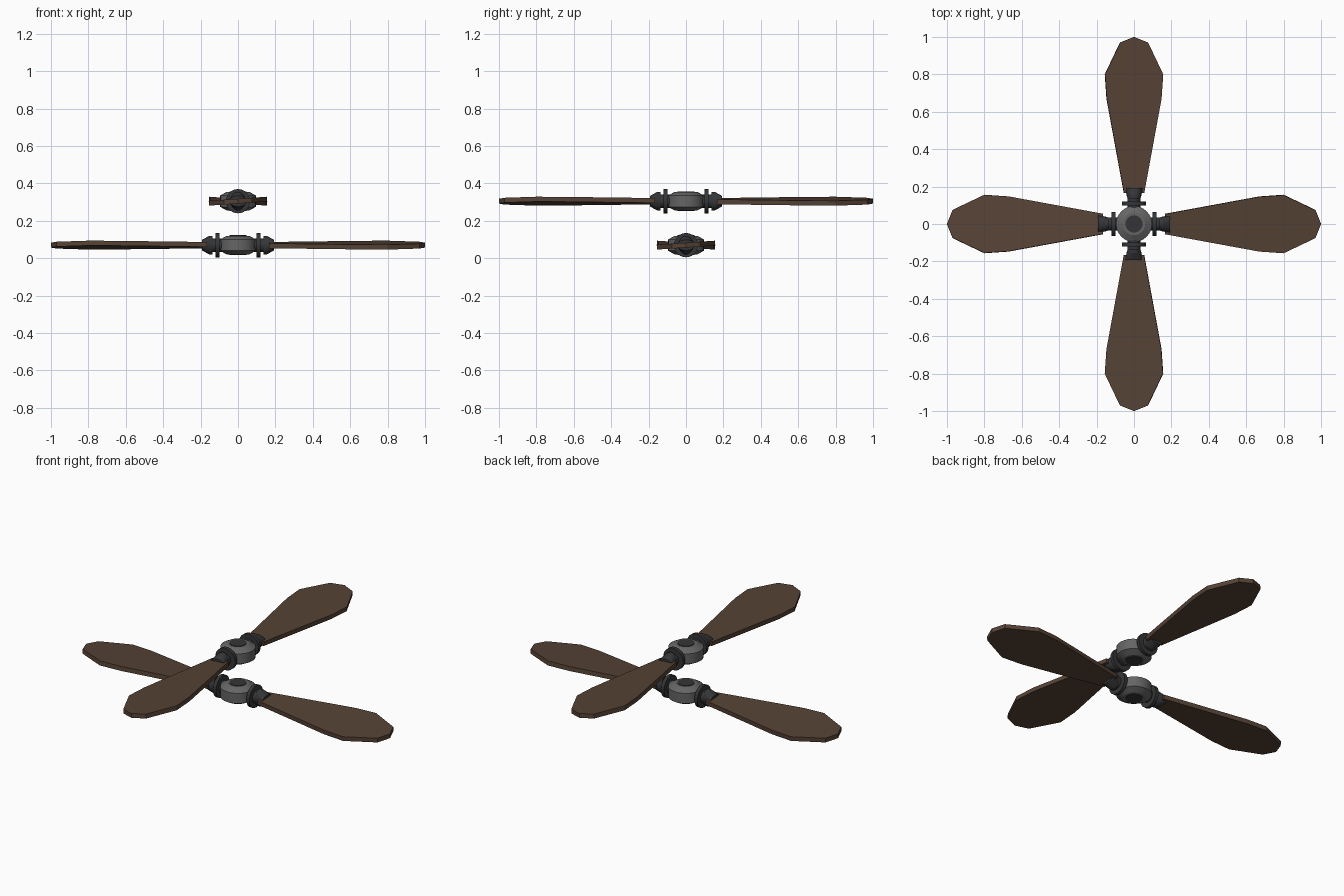
import bpy, bmesh, math
from mathutils import Matrix

if "Cube" in bpy.data.objects:
    bpy.data.objects.remove(bpy.data.objects["Cube"])


def mat(name, rgb):
    m = bpy.data.materials.new(name)
    m.diffuse_color = (*rgb, 1)
    m.use_nodes = True
    m.node_tree.nodes["Principled BSDF"].inputs["Base Color"].default_value = m.diffuse_color
    return m


WOOD = mat("brown wood", (0.092, 0.055, 0.036))
GREY = mat("grey metal", (0.13, 0.13, 0.13))
DARK = mat("dark metal", (0.035, 0.036, 0.038))


def finish(name, bm, material, matrix, smooth=True):
    bmesh.ops.recalc_face_normals(bm, faces=bm.faces)
    me = bpy.data.meshes.new(name)
    bm.to_mesh(me)
    bm.free()
    me.materials.append(material)
    ob = bpy.data.objects.new(name, me)
    bpy.context.collection.objects.link(ob)
    ob.matrix_world = matrix
    if smooth:
        bpy.ops.object.select_all(action='DESELECT')
        ob.select_set(True)
        bpy.context.view_layer.objects.active = ob
        bpy.ops.object.shade_smooth_by_angle(angle=math.radians(25))
    return ob


def loft(name, sections, material, matrix, n=24, axis='X'):
    """Closed loft of ellipses (position, half width, half height) along an axis."""
    bm = bmesh.new()
    rings = []
    for p, a, b in sections:
        ring = []
        for i in range(n):
            t = 2 * math.pi * i / n
            u, v = a * math.cos(t), b * math.sin(t)
            ring.append(bm.verts.new((p, u, v) if axis == 'X' else (u, v, p)))
        rings.append(ring)
    for r, s in zip(rings, rings[1:]):
        for i in range(n):
            j = (i + 1) % n
            bm.faces.new((r[i], r[j], s[j], s[i]))
    bm.faces.new(rings[0])
    bm.faces.new(rings[-1])
    return finish(name, bm, material, matrix)


# Half outline of a blade: distance from the hub, half width
BLADE = [(0.165, 0.054), (0.67, 0.147), (0.80, 0.156), (0.97, 0.075)]
THICK = 0.026


def blade(name, matrix):
    bm = bmesh.new()
    outline = BLADE + [(1.0, 0)] + [(x, -y) for x, y in reversed(BLADE)]
    f = bm.faces.new([bm.verts.new((x, y, -THICK / 2)) for x, y in outline])
    ext = bmesh.ops.extrude_face_region(bm, geom=[f])
    top = [g for g in ext["geom"] if isinstance(g, bmesh.types.BMVert)]
    bmesh.ops.translate(bm, verts=top, vec=(0, 0, THICK))
    # slight pitch, front edge lower
    pitch = Matrix.Rotation(math.radians(4), 4, 'X')
    return finish(name, bm, WOOD, matrix @ pitch, smooth=False)


def rotor(label, z, turn):
    base = Matrix.Translation((0, 0, z)) @ Matrix.Rotation(turn, 4, 'Z')
    # hub body with bevelled rims and end caps
    loft(label + "_hub",
         [(-0.05, 0.06, 0.06), (-0.03, 0.096, 0.096),
          (0.03, 0.096, 0.096), (0.05, 0.06, 0.06)], GREY, base, axis='Z')
    loft(label + "_hub_cap",
         [(-0.053, 0.046, 0.046), (0.053, 0.046, 0.046)], DARK, base, axis='Z')
    for k in range(2):
        side = base @ Matrix.Rotation(math.pi * k, 4, 'Z')
        tag = f"{label}_{k + 1}"
        # shaft, collar disc and socket that flattens towards the blade
        loft(tag + "_shaft", [(0.07, 0.036, 0.036), (0.15, 0.036, 0.036)], DARK, side)
        loft(tag + "_collar", [(0.10, 0.065, 0.065), (0.12, 0.065, 0.065)], DARK, side)
        loft(tag + "_socket", [(0.137, 0.035, 0.05), (0.155, 0.040, 0.049),
                               (0.193, 0.048, 0.028)], DARK, side)
        blade(tag + "_blade", side)


rotor("lower_rotor", 0.07, 0)
rotor("upper_rotor", 0.305, math.pi / 2)
